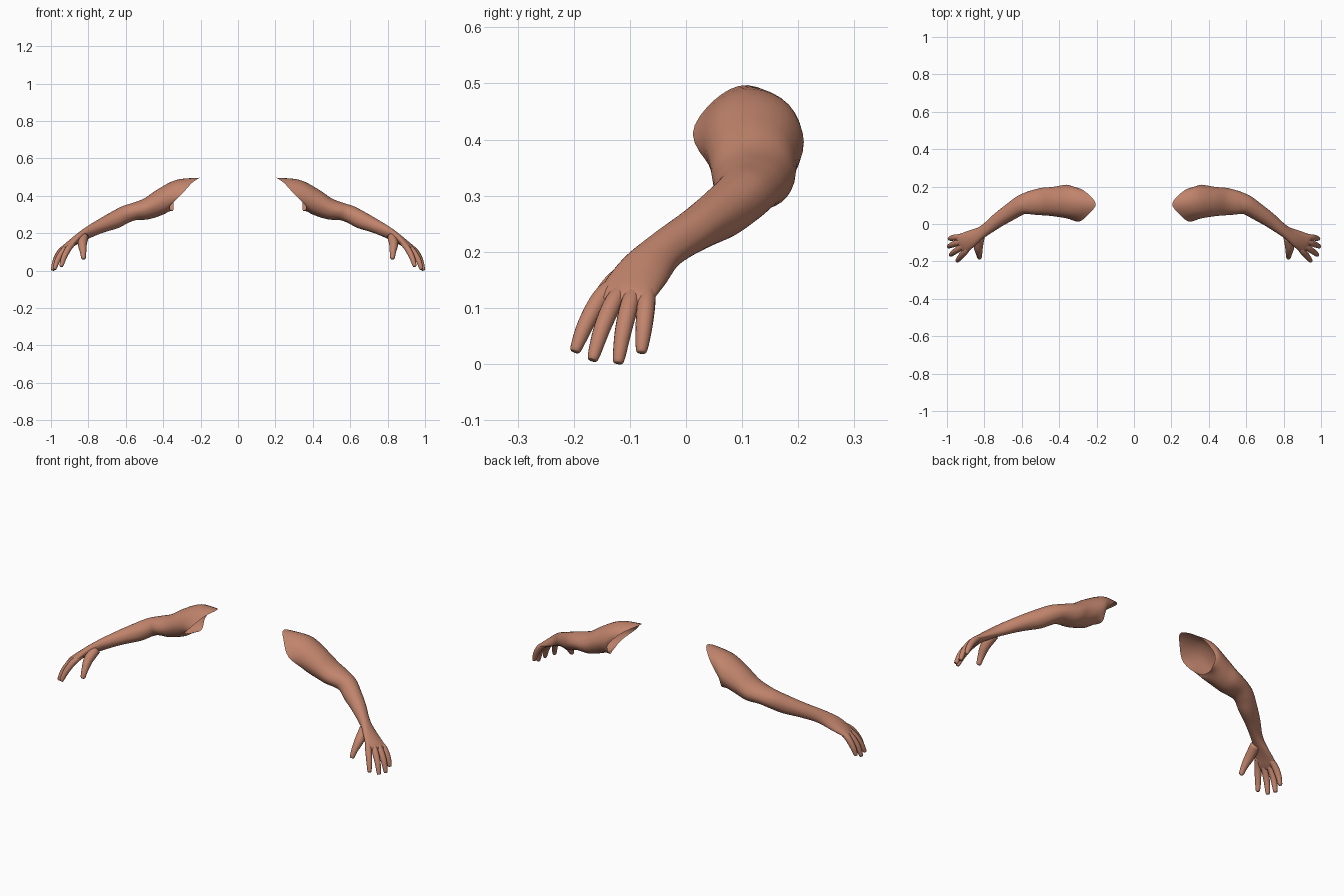
import bpy, bmesh, math
from mathutils import Vector as V

if "Cube" in bpy.data.objects:
    bpy.data.objects.remove(bpy.data.objects["Cube"])

skin = bpy.data.materials.new("skin")
skin.diffuse_color = (0.53, 0.23, 0.15, 1)
skin.use_nodes = True
skin.node_tree.nodes["Principled BSDF"].inputs["Base Color"].default_value = skin.diffuse_color


def spline(a, b, c, d, t):
    return 0.5 * (2 * b + (c - a) * t + (2 * a - 5 * b + 4 * c - d) * t * t
                  + (3 * b - a - 3 * c + d) * t ** 3)


def ring(c, d, front, rf, rt):
    """Eight points round c, across direction d: top, front, bottom, back."""
    d = V(d).normalized()
    f = V(front)
    f = (f - d * f.dot(d)).normalized()
    n = f.cross(d)
    return [V(c) + n * rt * math.cos(k * math.pi / 4) + f * rf * math.sin(k * math.pi / 4)
            for k in range(8)]


def loft(name, rings, steps=5, around=4, cap_start=False):
    """Smooth skin through the rings, closed at the end, mirrored on x."""
    loops = []
    last = len(rings) - 1
    for i in range(last):
        q = [rings[max(i - 1, 0)], rings[i], rings[i + 1], rings[min(i + 2, last)]]
        for s in range(steps + (i == last - 1)):
            pts = [spline(*[r[k] for r in q], s / steps) for k in range(8)]
            loops.append([spline(pts[k - 1], pts[k], pts[(k + 1) % 8], pts[(k + 2) % 8], j / around)
                          for k in range(8) for j in range(around)])
    bm = bmesh.new()
    vs = [[bm.verts.new(p) for p in loop] for loop in loops]
    n = len(vs[0])
    for a, b in zip(vs, vs[1:]):
        for k in range(n):
            bm.faces.new((a[k], a[(k + 1) % n], b[(k + 1) % n], b[k]))
    bm.faces.new(vs[-1])
    if cap_start:
        bm.faces.new(vs[0][::-1])
    bmesh.ops.recalc_face_normals(bm, faces=bm.faces)
    for f in bm.faces:
        f.smooth = True
    me = bpy.data.meshes.new(name)
    bm.to_mesh(me)
    bm.free()
    me.materials.append(skin)
    ob = bpy.data.objects.new(name, me)
    bpy.context.collection.objects.link(ob)
    ob.modifiers.new("both_sides", 'MIRROR').use_mirror_merge = False
    return ob


# open shoulder edge
opening = [V(p) for p in (
    (.205, .11, .497), (.245, .05, .47), (.30, .012, .41), (.36, .05, .35),
    (.36, .12, .325), (.345, .175, .325), (.34, .20, .385), (.27, .18, .46))]

# shoulder to knuckles: centre, direction, front side, half width, half thickness
arm = [opening] + [ring(*s) for s in (
    ((.36, .12, .395), (.95, 0, .316), (0, -1, 0), .09, .095),
    ((.435, .12, .36), (1, 0, .07), (0, -1, 0), .078, .075),
    ((.495, .12, .33), (1, 0, -.1), (0, -1, 0), .073, .057),
    ((.555, .112, .316), (.95, -.2, -.2), (0, -1, 0), .063, .047),
    ((.605, .10, .299), (.82, -.45, -.35), (0, -1, 0), .052, .047),
    ((.66, .065, .27), (.74, -.55, -.4), (0, -1, .2), .046, .047),
    ((.73, .018, .24), (.76, -.55, -.38), (0, -.8, .4), .039, .038),
    ((.80, -.035, .205), (.75, -.5, -.42), (0, -.7, .6), .036, .028),
    ((.862, -.073, .167), (.72, -.47, -.5), (-.3, -.8, .4), .046, .023),
    ((.915, -.104, .127), (.72, -.45, -.55), (-.46, -.88, .15), .054, .018),
    ((.934, -.114, .109), (.7, -.4, -.6), (-.46, -.88, .15), .049, .010))]
loft("arm", arm)

# fingers and thumb: paths with radii
digits = {
    "index_finger": [(.875, -.115, .152), (.905, -.150, .120), (.930, -.178, .072), (.944, -.196, .028)],
    "middle_finger": [(.895, -.105, .142), (.930, -.129, .110), (.962, -.150, .062), (.980, -.165, .013)],
    "ring_finger": [(.905, -.088, .138), (.943, -.100, .107), (.974, -.112, .058), (.990, -.120, .008)],
    "little_finger": [(.905, -.067, .138), (.945, -.071, .107), (.972, -.075, .065), (.986, -.079, .026)],
    "thumb": [(.825, -.070, .180), (.832, -.125, .140), (.828, -.160, .100), (.826, -.179, .068)],
}
for name, path in digits.items():
    radii = (.026, .024, .017, .012) if name == "thumb" else (.013, .0165, .0150, .0105)
    path = [V(p) for p in path]
    rings = []
    for i, p in enumerate(path):
        d = path[min(i + 1, 3)] - path[max(i - 1, 0)]
        rings.append(ring(p, d, (-.46, -.88, .15), radii[i], radii[i]))
    # rounded tip
    rings.append(ring(path[3] + d.normalized() * .007, d, (-.46, -.88, .15), .005, .005))
    loft(name, rings, 4, 2, True)
